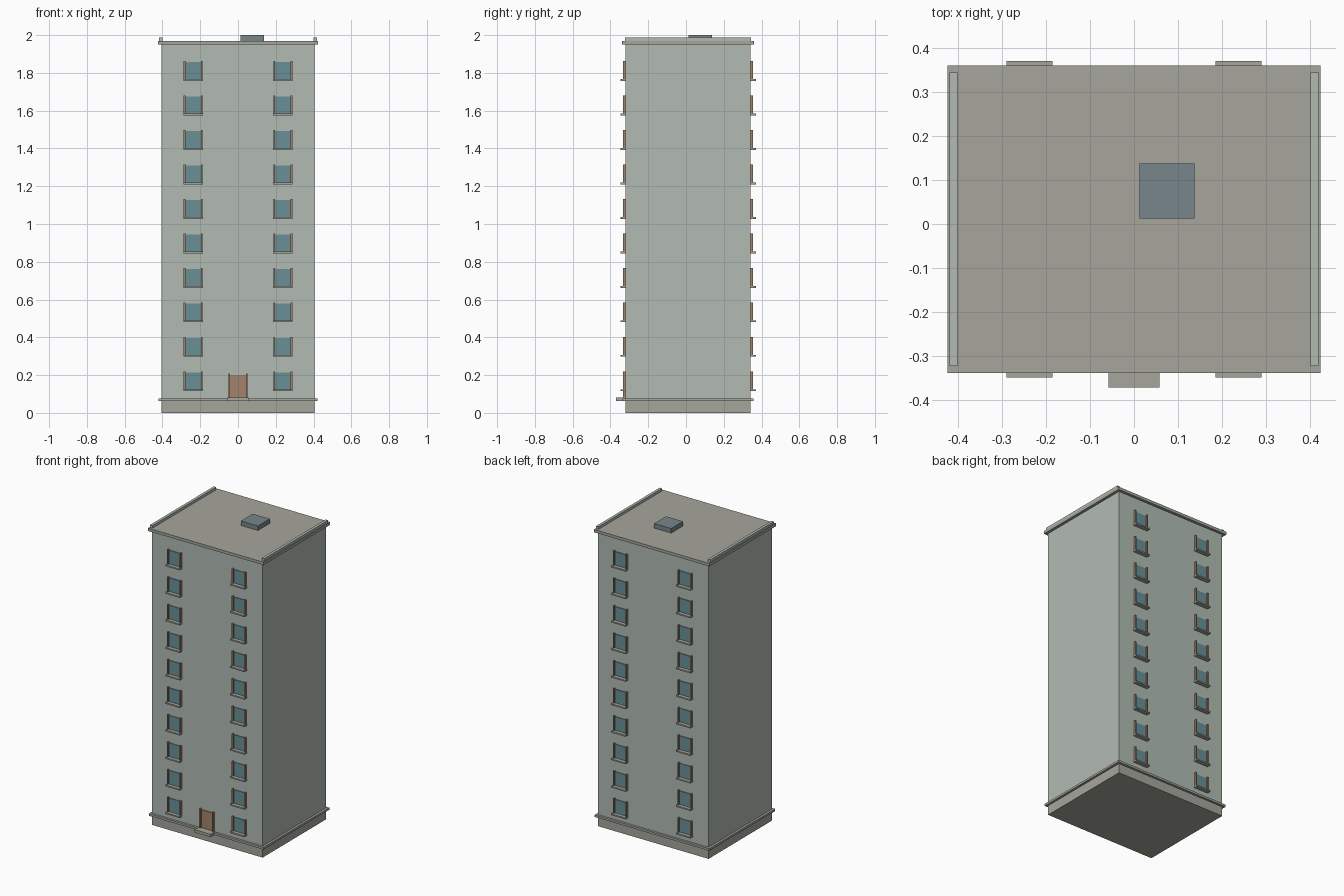
import bpy, bmesh

if "Cube" in bpy.data.objects:
    bpy.data.objects.remove(bpy.data.objects["Cube"])

def material(name, r, g, b):
    m = bpy.data.materials.new(name)
    m.diffuse_color = (r, g, b, 1)
    m.use_nodes = True
    m.node_tree.nodes["Principled BSDF"].inputs["Base Color"].default_value = m.diffuse_color
    return m

WALL = material("pale_green_wall", 0.44, 0.50, 0.45)
STONE = material("grey_stone", 0.38, 0.38, 0.34)
GLASS = material("blue_glass", 0.14, 0.28, 0.31)
WOOD = material("brown_wood", 0.36, 0.23, 0.15)
METAL = material("hatch_metal", 0.19, 0.24, 0.26)

def boxes(name, mat, ranges):
    """One object made of boxes, each given as (x0, x1, y0, y1, z0, z1)."""
    bm = bmesh.new()
    for x0, x1, y0, y1, z0, z1 in ranges:
        verts = bmesh.ops.create_cube(bm, size=1)["verts"]
        for v in verts:
            v.co.x = x1 if v.co.x > 0 else x0
            v.co.y = y1 if v.co.y > 0 else y0
            v.co.z = z1 if v.co.z > 0 else z0
    bmesh.ops.recalc_face_normals(bm, faces=bm.faces)
    me = bpy.data.meshes.new(name)
    bm.to_mesh(me)
    bm.free()
    me.materials.append(mat)
    ob = bpy.data.objects.new(name, me)
    bpy.context.collection.objects.link(ob)
    return ob

YC = 0.011               # building centre in y
HX, HY = 0.405, 0.331    # wall half sizes
FRONT, BACK = YC - HY, YC + HY

# Main masses
boxes("plinth", STONE, [(-HX, HX, FRONT, BACK, 0, 0.063)])
boxes("tower_walls", WALL, [(-HX, HX, FRONT, BACK, 0.063, 1.951)])
boxes("base_band", STONE, [(-0.42, 0.42, YC - 0.346, YC + 0.346, 0.063, 0.077)])
boxes("roof_slab", STONE, [(-0.423, 0.423, YC - 0.349, YC + 0.349, 1.951, 1.97)])

# Side parapets and roof hatch
for side, s in (("left", -1), ("right", 1)):
    x0, x1 = sorted((s * 0.401, s * 0.419))
    boxes(side + "_parapet", WALL, [(x0, x1, YC - 0.333, YC + 0.333, 1.97, 1.987)])
boxes("roof_hatch", METAL, [(0.0125, 0.1375, 0.0125, 0.1375, 1.97, 2.0)])

def on_wall(s, depth):
    """y range of a part standing out from the front (-1) or back (1) wall."""
    wall = YC + s * HY
    return tuple(sorted((wall - s * 0.005, wall + s * depth)))

# Windows: ten floors, two columns, front and back
for wall, s in (("front", -1), ("back", 1)):
    panes, jambs, sills = [], [], []
    for floor in range(10):
        z = 0.115 + floor * 0.1825
        for cx in (-0.2375, 0.2375):
            panes.append((cx - 0.043, cx + 0.043, *on_wall(s, 0.004), z + 0.009, z + 0.099))
            sills.append((cx - 0.052, cx + 0.052, *on_wall(s, 0.028), z, z + 0.009))
            for j in (-1, 1):
                jx = cx + j * 0.046
                jambs.append((jx - 0.0045, jx + 0.0045, *on_wall(s, 0.014), z + 0.009, z + 0.105))
    boxes(wall + "_window_panes", GLASS, panes)
    boxes(wall + "_window_jambs", WOOD, jambs)
    boxes(wall + "_window_sills", STONE, sills)

# Entrance
boxes("door", WOOD, [(-0.043, 0.043, *on_wall(-1, 0.004), 0.08, 0.2)])
boxes("door_jambs", WOOD, [(c - 0.0045, c + 0.0045, *on_wall(-1, 0.014), 0.08, 0.208)
                           for c in (-0.0465, 0.0465)])
boxes("door_step", STONE, [(-0.058, 0.058, *on_wall(-1, 0.051), 0.062, 0.081)])
